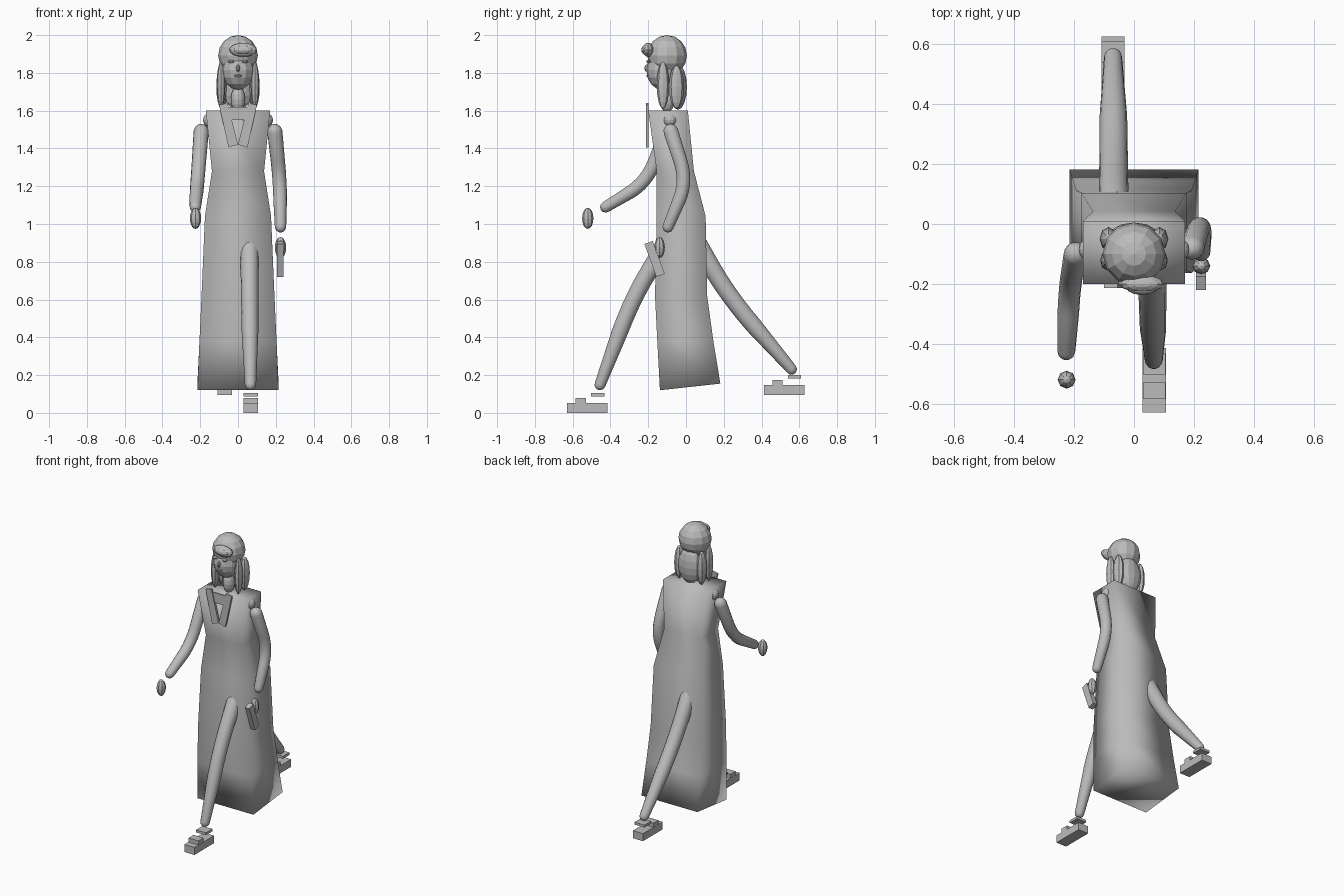
import bpy, bmesh, math
from mathutils import Vector

cube = bpy.data.objects.get("Cube")
if cube:
    bpy.data.objects.remove(cube, do_unlink=True)

grey = bpy.data.materials.new("plain_grey")
grey.use_nodes = True
grey.diffuse_color = (0.5, 0.5, 0.5, 1)
grey.node_tree.nodes["Principled BSDF"].inputs["Base Color"].default_value = (0.5, 0.5, 0.5, 1)


def finish(name, bm, smooth=False):
    bmesh.ops.recalc_face_normals(bm, faces=bm.faces)
    for f in bm.faces:
        f.smooth = smooth
    me = bpy.data.meshes.new(name)
    bm.to_mesh(me)
    bm.free()
    me.materials.append(grey)
    ob = bpy.data.objects.new(name, me)
    bpy.context.collection.objects.link(ob)
    return ob


def ball(name, loc, radii, seg=12, rings=8):
    bm = bmesh.new()
    bmesh.ops.create_uvsphere(bm, u_segments=seg, v_segments=rings, radius=1)
    for v in bm.verts:
        v.co = Vector(a * b for a, b in zip(v.co, radii))
    ob = finish(name, bm)
    ob.location = loc
    return ob


def box(name, lo, hi):
    bm = bmesh.new()
    bmesh.ops.create_cube(bm, size=1)
    lo, hi = Vector(lo), Vector(hi)
    for v in bm.verts:
        v.co = Vector(a * b for a, b in zip(v.co, hi - lo))
    ob = finish(name, bm)
    ob.location = (lo + hi) / 2
    return ob


def plate(name, outline, y, thick):
    """Flat upright plate from an x, z outline."""
    bm = bmesh.new()
    face = bm.faces.new([bm.verts.new((x, y, z)) for x, z in outline])
    out = bmesh.ops.extrude_face_region(bm, geom=[face])["geom"]
    bmesh.ops.translate(bm, vec=(0, -thick, 0),
                        verts=[g for g in out if isinstance(g, bmesh.types.BMVert)])
    return finish(name, bm)


def limb(name, a, b, c, ra, rb, rc, seg=14):
    """Tapered tube with a soft bend at b and round ends."""
    a, b, c = Vector(a), Vector(b), Vector(c)
    p, q = a.lerp(b, 0.6), b.lerp(c, 0.4)
    path = [(a, ra)]
    for i in range(7):
        t = i / 6
        path.append((p.lerp(b, t).lerp(b.lerp(q, t), t), ra + (rb - ra) * (0.6 + 0.4 * t)))
    path.append((c, rc))
    start, end = (a - b).normalized(), (c - b).normalized()
    caps = [math.radians(d) for d in (30, 60, 85)]
    head = [(a + start * ra * math.sin(t), ra * math.cos(t)) for t in reversed(caps)]
    tail = [(c + end * rc * math.sin(t), rc * math.cos(t)) for t in caps]
    path = head + path + tail
    bm = bmesh.new()
    loops = []
    for i, (pos, r) in enumerate(path):
        d = (path[min(i + 1, len(path) - 1)][0] - path[max(i - 1, 0)][0]).normalized()
        u = Vector((1, 0, 0))
        u = (u - d * u.dot(d)).normalized()
        w = d.cross(u)
        turn = [2 * math.pi * k / seg for k in range(seg)]
        loops.append([bm.verts.new(pos + (u * math.cos(t) + w * math.sin(t)) * r) for t in turn])
    for m, n in zip(loops, loops[1:]):
        for k in range(seg):
            j = (k + 1) % seg
            bm.faces.new((m[k], m[j], n[j], n[k]))
    bm.faces.new(loops[0])
    bm.faces.new(loops[-1])
    return finish(name, bm, True)


# Long coat: z at front, z at back, half width, front y, back y
rings = [(1.6, 1.6, 0.17, -0.2, 0.01), (1.28, 1.28, 0.138, -0.155, 0.042),
         (1.04, 1.04, 0.175, -0.155, 0.104), (0.62, 0.62, 0.193, -0.164, 0.112),
         (0.38, 0.38, 0.204, -0.152, 0.145), (0.12, 0.155, 0.215, -0.138, 0.182)]
bm = bmesh.new()
loops = [[bm.verts.new(co) for co in ((-w, f, zf), (w, f, zf), (w, k, zb), (-w, k, zb))]
         for zf, zb, w, f, k in rings]
for m, n in zip(loops, loops[1:]):
    for k in range(4):
        j = (k + 1) % 4
        bm.faces.new((m[k], m[j], n[j], n[k]))
bm.faces.new(loops[0])
bm.faces.new(loops[-1])
finish("long_coat", bm, True)

# Collar and lapels
plate("collar_panel", [(-0.06, 1.55), (0.06, 1.55), (0.085, 1.62), (-0.085, 1.62)], -0.198, 0.008)
for side, s in (("left", 1), ("right", -1)):
    plate(side + "_lapel", [(s * x, z) for x, z in
                            ((0.1, 1.63), (0.055, 1.64), (0.0, 1.42), (0.05, 1.405))], -0.199, 0.014)
    ball(side + "_shoulder", (s * 0.155, -0.085, 1.55), (0.03, 0.035, 0.035))

# Head and hair
ball("neck", (0, -0.1, 1.66), (0.038, 0.04, 0.07))
ball("face", (0, -0.125, 1.815), (0.085, 0.085, 0.105))
ball("hair_cap", (0, -0.1, 1.892), (0.105, 0.105, 0.108))
ball("back_hair", (0, -0.042, 1.725), (0.085, 0.047, 0.12))
ball("nose", (0, -0.207, 1.825), (0.01, 0.013, 0.02), 8, 6)
ball("mouth", (0, -0.2, 1.785), (0.02, 0.01, 0.008), 8, 6)
for side, s in (("left", 1), ("right", -1)):
    ball(side + "_eye", (s * 0.036, -0.198, 1.86), (0.016, 0.012, 0.009), 8, 6)
    ball(side + "_hair_lock", (s * 0.09, -0.122, 1.735), (0.023, 0.033, 0.125), 8)
    ball(side + "_rear_lock", (s * 0.085, -0.05, 1.725), (0.03, 0.04, 0.115), 8)

# Goggles pushed up on the forehead
ball("goggle_frame", (0.027, -0.2, 1.922), (0.073, 0.03, 0.037))
ball("goggle_lens", (0.027, -0.212, 1.922), (0.053, 0.025, 0.025))

# Arms and hands
limb("right_arm", (-0.195, -0.1, 1.49), (-0.215, -0.21, 1.22), (-0.226, -0.425, 1.09), 0.04, 0.036, 0.03)
limb("left_arm", (0.195, -0.08, 1.49), (0.222, 0.005, 1.225), (0.225, -0.095, 0.985), 0.04, 0.036, 0.03)
ball("right_hand", (-0.225, -0.52, 1.03), (0.03, 0.03, 0.056), 8)
ball("left_hand", (0.225, -0.14, 0.875), (0.03, 0.028, 0.056), 8)

# Object held in the left hand
held = box("held_block", (0.207, -0.19, 0.72), (0.241, -0.143, 0.905))
held.rotation_euler.x = math.radians(20)
held.location.z = 0.815

# Striding legs
limb("left_leg", (0.06, -0.07, 0.95), (0.062, -0.28, 0.615), (0.066, -0.455, 0.15), 0.052, 0.044, 0.03)
limb("right_leg", (-0.068, 0.0, 1.0), (-0.068, 0.23, 0.61), (-0.07, 0.558, 0.232), 0.053, 0.046, 0.03)

# Stepped shoes: foot side, centre x, toe y, base z
for side, x, y, z in (("left", 0.068, -0.63, 0.0), ("right", -0.07, 0.412, 0.095)):
    box(side + "_sole", (x - 0.039, y, z), (x + 0.039, y + 0.215, z + 0.052))
    box(side + "_shoe_top", (x - 0.038, y + 0.045, z + 0.05), (x + 0.038, y + 0.1, z + 0.08))
    box(side + "_ankle_strap", (x - 0.038, y + 0.127, z + 0.088), (x + 0.038, y + 0.198, z + 0.105))
